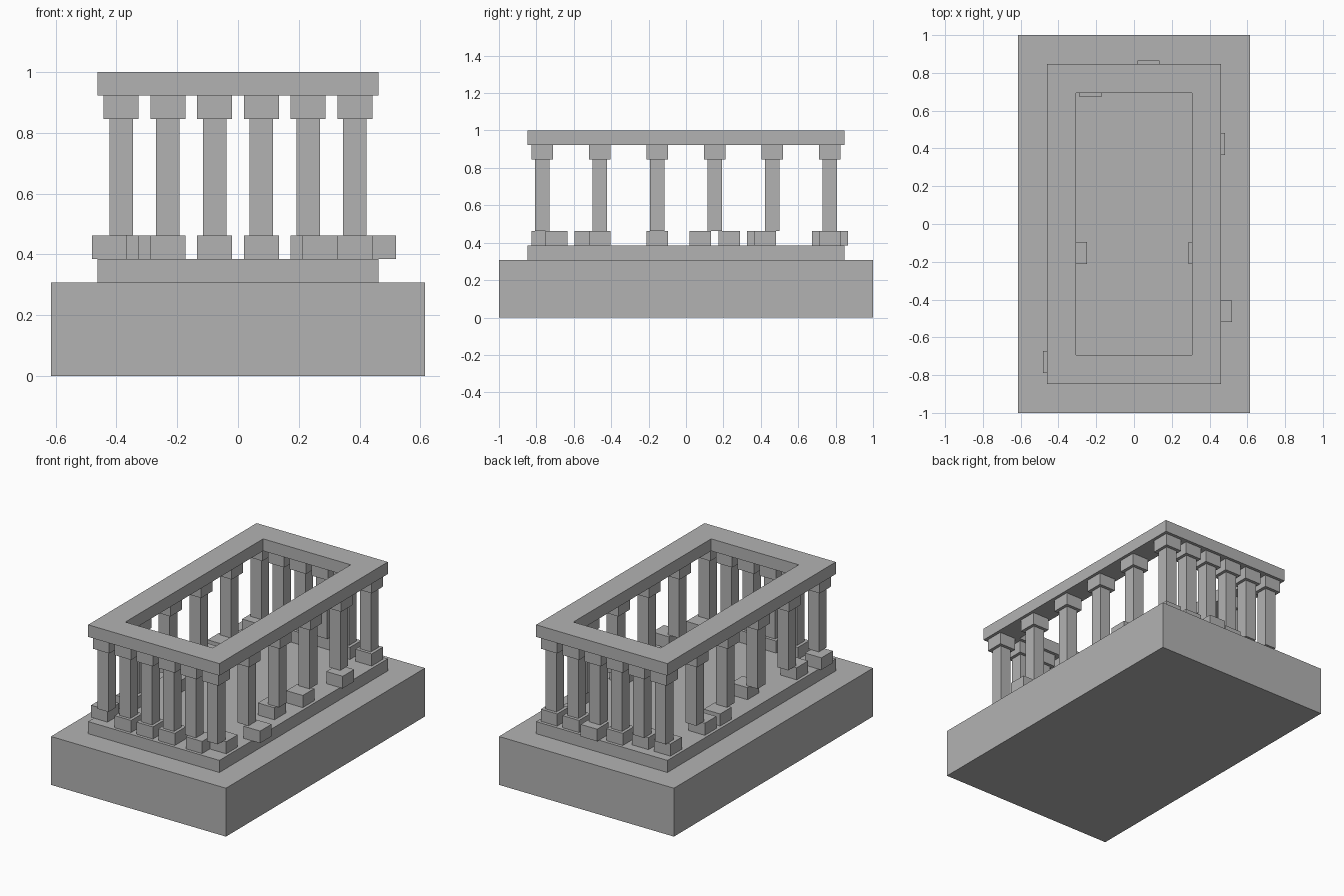
import bpy

if "Cube" in bpy.data.objects:
    bpy.data.objects.remove(bpy.data.objects["Cube"])

U = 1 / 13  # the whole model sits on a regular 1/13 grid

stone = bpy.data.materials.new("grey_stone")
stone.diffuse_color = (0.45, 0.45, 0.45, 1)
stone.use_nodes = True
stone.node_tree.nodes["Principled BSDF"].inputs["Base Color"].default_value = stone.diffuse_color


def mesh_object(name, verts, faces):
    mesh = bpy.data.meshes.new(name)
    mesh.from_pydata([tuple(c * U for c in v) for v in verts], [], faces)
    mesh.materials.append(stone)
    obj = bpy.data.objects.new(name, mesh)
    bpy.context.collection.objects.link(obj)
    return obj


def rect(hx, hy, z, x=0, y=0):
    return [(x - hx, y - hy, z), (x + hx, y - hy, z),
            (x + hx, y + hy, z), (x - hx, y + hy, z)]


def box(name, x, y, hx, hy, z0, z1):
    sides = [(i, (i + 1) % 4, (i + 1) % 4 + 4, i + 4) for i in range(4)]
    return mesh_object(name, rect(hx, hy, z0, x, y) + rect(hx, hy, z1, x, y),
                       [(3, 2, 1, 0), (4, 5, 6, 7)] + sides)


# plinth and step
box("plinth", 0, 0, 8, 13, 0, 4)
box("step", 0, 0, 6, 11, 4, 5)

# open rectangular beam: outer 0-7, inner 8-15
verts = rect(6, 11, 12) + rect(6, 11, 13) + rect(4, 9, 12) + rect(4, 9, 13)
faces = []
for i in range(4):
    j = (i + 1) % 4
    faces += [(i, j, j + 4, i + 4), (j + 8, i + 8, i + 12, j + 12),
              (i + 4, j + 4, j + 12, i + 12), (j, i, i + 8, j + 8)]
mesh_object("top_beam", verts, faces)

# column positions round the edge
columns = [(x, y) for y in (-10, 10) for x in (-5, -3, -1, 1, 3, 5)]
columns += [(x, y) for x in (-5, 5) for y in (-6, -2, 2, 6)]

# foot blocks that have slipped away from their column
slipped = {
    (-5, -10): (-5.5, -9.5), (3, -10): (3.5, -10), (5, -10): (5, -9),
    (5, -6): (6, -6), (5, -2): (4.5, -2), (5, 2): (5, 1), (5, 6): (5.5, 5.5),
    (1, 10): (1, 10.5), (-3, 10): (-3, 9.5), (-5, 10): (-5, 9.5),
    (-5, 6): (-5, 5), (-5, 2): (-5, 3), (-5, -2): (-4, -2), (-5, -6): (-5, -7),
}

for x, y in columns:
    fx, fy = slipped.get((x, y), (x, y))
    box("column_foot", fx, fy, 0.75, 0.75, 5, 6)
    box("column_shaft", x, y, 0.5, 0.5, 6, 11)
    box("column_capital", x, y, 0.75, 0.75, 11, 12)
